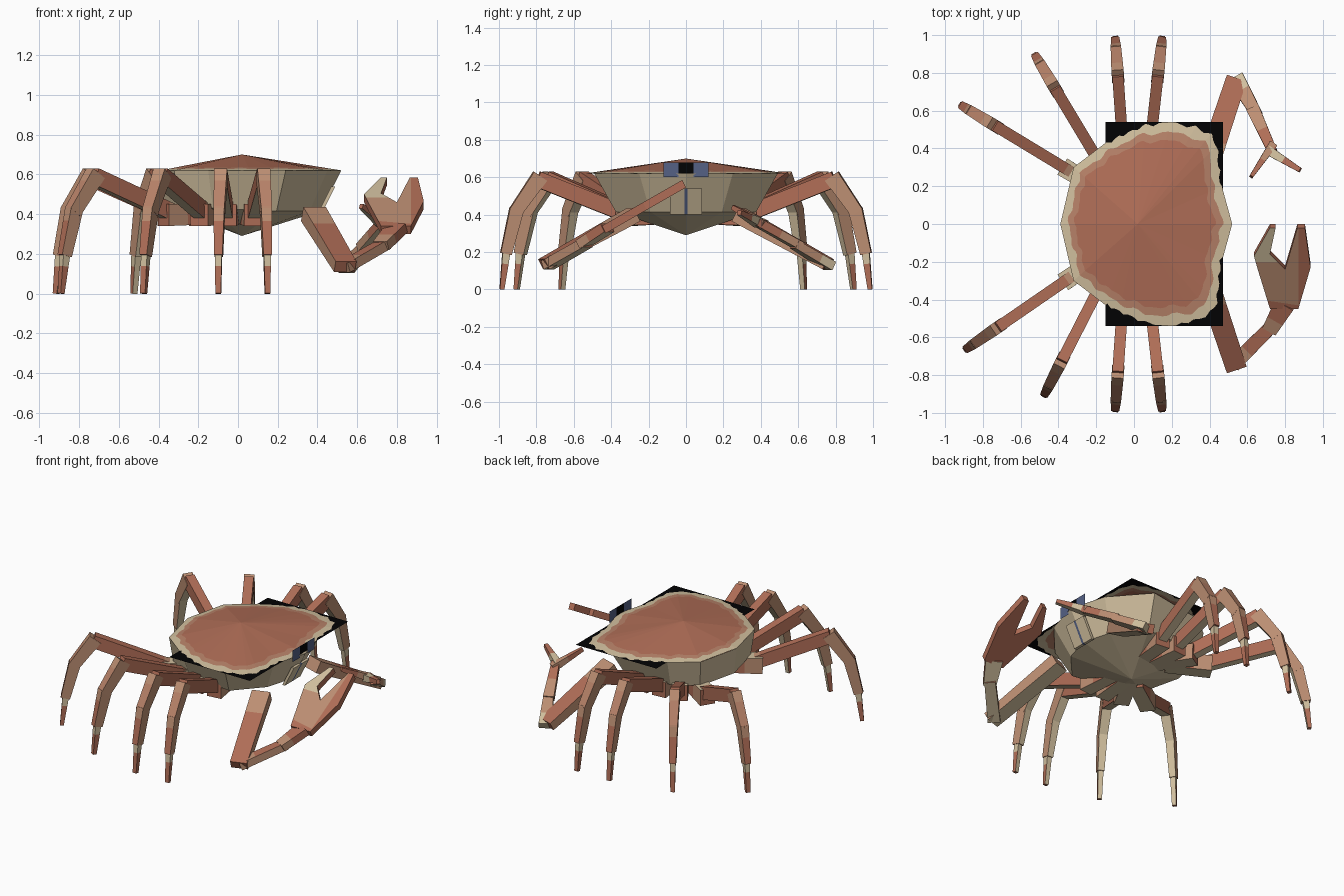
import bpy, bmesh, math
from mathutils import Vector

if "Cube" in bpy.data.objects:
    bpy.data.objects.remove(bpy.data.objects["Cube"])


def material(name, r, g, b):
    lin = lambda c: c / 12.92 if c <= 0.04 else ((c + 0.055) / 1.055) ** 2.4
    m = bpy.data.materials.new(name)
    m.diffuse_color = (lin(r), lin(g), lin(b), 1)
    m.use_nodes = True
    m.node_tree.nodes["Principled BSDF"].inputs["Base Color"].default_value = m.diffuse_color
    return m


MATS = [material("salmon", 0.69, 0.43, 0.34), material("pale_salmon", 0.74, 0.56, 0.45),
        material("tan", 0.82, 0.75, 0.62), material("black", 0.01, 0.01, 0.015),
        material("slate_blue", 0.33, 0.38, 0.52), material("dusty_salmon", 0.72, 0.51, 0.41)]
SALMON, PALE, TAN, BLACK, BLUE, DUSTY = range(6)


def finish(bm, name, normals=True):
    bmesh.ops.remove_doubles(bm, verts=bm.verts, dist=0.0005)
    if normals:
        bmesh.ops.recalc_face_normals(bm, faces=bm.faces)
    me = bpy.data.meshes.new(name)
    bm.to_mesh(me)
    bm.free()
    for m in MATS:
        me.materials.append(m)
    ob = bpy.data.objects.new(name, me)
    bpy.context.collection.objects.link(ob)
    return ob


def face(bm, verts, mat):
    f = bm.faces.new(verts)
    f.material_index = mat


def segment(bm, p, q, w0, w1, h0, h1, side=None, split=0.2, joint=PALE, sides=SALMON, outer=SALMON):
    """Tapered four-sided limb: its own colour at the joint, tan underneath."""
    p, q = Vector(p), Vector(q)
    d = (q - p).normalized()
    side = side or d.cross(Vector((0, 0, 1))).normalized()
    up = side.cross(d).normalized()
    rings = []
    for t in (0, split, 1):
        w, h, c = w0 + (w1 - w0) * t, h0 + (h1 - h0) * t, p.lerp(q, t)
        rings.append([bm.verts.new(c + side * w / 2 * a + up * h / 2 * b)
                      for a, b in ((-1, -1), (1, -1), (1, 1), (-1, 1))])
    for k in range(2):
        for i in range(4):
            j = (i + 1) % 4
            mat = TAN if i == 0 else joint if k == 0 else outer if i == 2 else sides
            face(bm, (rings[k][i], rings[k][j], rings[k + 1][j], rings[k + 1][i]), mat)
    face(bm, rings[0][::-1], joint)
    face(bm, rings[2], SALMON)


# Outlines of the painted shell, the wall below it and the square sheet
CX = 0.02
mirror = lambda half: half + [(x, -y) for x, y in half[-2:0:-1]]
OUTLINE = mirror([(0.52, 0), (0.465, 0.2), (0.445, 0.42), (0.41, 0.48), (0.33, 0.52), (0.2, 0.54),
                  (0.06, 0.53), (-0.08, 0.47), (-0.15, 0.43), (-0.32, 0.3), (-0.39, 0)])
WALL = mirror([(0.52, 0), (0.45, 0.25), (0.24, 0.49), (-0.15, 0.42), (-0.32, 0.3), (-0.39, 0)])
SHEET = [(0.47, -0.54), (0.47, 0.54), (-0.15, 0.54), (-0.15, -0.54)]


def radius(poly, a):
    """Distance from the body centre to a polygon along angle a."""
    dx, dy, best = math.cos(a), math.sin(a), 0
    for (x0, y0), (x1, y1) in zip(poly, poly[1:] + poly[:1]):
        ex, ey, px, py = x1 - x0, y1 - y0, x0 - CX, y0
        den = dx * ey - dy * ex
        if abs(den) < 1e-9:
            continue
        r, t = (px * ey - py * ex) / den, (px * dy - py * dx) / den
        if r > 0 and -1e-6 <= t <= 1 + 1e-6:
            best = max(best, r)
    return best


# Shell: low cone with wavy colour bands and black sheet corners
angles = sorted({round(math.atan2(y, x - CX) % math.tau, 5) for x, y in OUTLINE + SHEET}
                | {round(i * math.tau / 120, 5) for i in range(120)})
bm = bmesh.new()
apex = bm.verts.new((CX, 0, 0.70))
spokes = []
for a in angles:
    body = radius(OUTLINE, a)
    outer = max(1, radius(SHEET, a) / body)
    wave = 0.014 * math.sin(17 * a) + 0.01 * math.sin(29 * a + 1)
    rim = 1 - 0.015 * (1 + math.sin(41 * a)) if outer > 1.01 else 1
    spokes.append([bm.verts.new((CX + body * k * math.cos(a), body * k * math.sin(a),
                                 max(0.62, 0.70 - 0.08 * k)))
                   for k in (0.82 + wave, 0.90 + wave, rim, outer)])
for s, t in zip(spokes, spokes[1:] + spokes[:1]):
    face(bm, (apex, s[0], t[0]), SALMON)
    for k, mat in enumerate((DUSTY, TAN, BLACK)):
        face(bm, (s[k], s[k + 1], t[k + 1], t[k]), mat)
finish(bm, "shell", normals=False)

# Underside: walls, upright at the back and undercut in front, and shallow belly cone
bm = bmesh.new()
low = bm.verts.new((CX, 0, 0.29))
top = [bm.verts.new((x, y, 0.619)) for x, y in WALL]
mid = []
for x, y in WALL:
    k, z = (0.95, 0.44) if x < -0.25 else (0.86, 0.43) if x < 0 else (0.79, 0.415)
    mid.append(bm.verts.new((CX + (x - CX) * k, y * k * 0.97, z)))
for i in range(len(WALL)):
    j = (i + 1) % len(WALL)
    face(bm, (top[i], mid[i], mid[j], top[j]), TAN)
    face(bm, (mid[i], low, mid[j]), TAN)
finish(bm, "belly", normals=False)

# Walking legs: base point and tip on the ground, four per side
LEGS = [((0.07, 0.28), (0.15, 0.995)), ((-0.05, 0.28), (-0.1, 0.995)),
        ((-0.15, 0.27), (-0.53, 0.905)), ((-0.29, 0.25), (-0.925, 0.635))]
LEGS_NEG = LEGS[:2] + [((-0.15, 0.27), (-0.48, 0.915)), ((-0.29, 0.25), (-0.9, 0.67))]
for sy, label, legs in ((1, "left", LEGS), (-1, "right", LEGS_NEG)):
    for n, (b, t) in enumerate(legs, 1):
        b, t = Vector((b[0], b[1] * sy, 0)), Vector((t[0], t[1] * sy, 0))
        side = (t - b).normalized().cross(Vector((0, 0, 1)))
        at = lambda s, z: b.lerp(t, s) + Vector((0, 0, z))
        bm = bmesh.new()
        segment(bm, at(-0.25, 0.40), at(0.14, 0.395), 0.09, 0.10, 0.10, 0.11, side, 0.6, SALMON, PALE, TAN)
        segment(bm, at(0.05, 0.40), at(0.72, 0.59), 0.06, 0.06, 0.085, 0.085, side, 0.12)
        segment(bm, at(0.70, 0.605), at(0.89, 0.41), 0.065, 0.055, 0.085, 0.07, side, 0.3, PALE, PALE, DUSTY)
        segment(bm, at(0.875, 0.43), at(0.955, 0.19), 0.055, 0.042, 0.075, 0.06, side, 0.3, PALE, PALE)
        segment(bm, at(0.95, 0.21), at(0.985, 0), 0.035, 0.028, 0.042, 0.024, side, 0.35, TAN)
        finish(bm, f"leg_{n}_{label}")

# Claw arms: flat, hanging out to the elbow and rising again
for sy, label in ((1, "left"), (-1, "right")):
    bm = bmesh.new()
    segment(bm, (0.38, 0.28 * sy, 0.40), (0.54, 0.76 * sy, 0.135), 0.12, 0.11, 0.08, 0.06, None, 0.3,
            PALE, PALE)
    if sy < 0:
        segment(bm, (0.53, -0.74, 0.13), (0.74, -0.53, 0.25), 0.08, 0.07, 0.05, 0.05, None, 0.35, PALE, PALE)
        segment(bm, (0.72, -0.56, 0.24), (0.80, -0.42, 0.33), 0.08, 0.11, 0.05, 0.05, None, 0.4, PALE)
    else:
        segment(bm, (0.54, 0.77, 0.125), (0.65, 0.58, 0.24), 0.09, 0.06, 0.05, 0.045, None, 0.35, TAN, PALE, PALE)
        segment(bm, (0.63, 0.61, 0.23), (0.735, 0.38, 0.36), 0.07, 0.05, 0.045, 0.045, None, 0.5, PALE)
    finish(bm, f"claw_arm_{label}")

# Right claw: flat notched plate, tilted upwards, with paler fingers on top
PALM = [(0.72, -0.44), (0.87, -0.44), (0.935, -0.22), (0.905, -0.01), (0.865, -0.01),
        (0.80, -0.23), (0.72, -0.15), (0.75, -0.01), (0.72, -0.01), (0.635, -0.16), (0.655, -0.23)]
bm = bmesh.new()
lo, hi = [[bm.verts.new((x, y - 0.5 * o, 0.32 + (y + 0.44) * 0.57 + o)) for x, y in PALM]
          for o in (-0.02, 0.02)]
face(bm, hi, TAN)
face(bm, lo[::-1], SALMON)
for i in range(len(PALM)):
    j = (i + 1) % len(PALM)
    face(bm, (lo[i], lo[j], hi[j], hi[i]), SALMON)
for co, no in (((0, -0.30, 0), (0.15, 1, 0)), ((0, -0.20, 0), (0, 1, 0)), ((0.87, 0, 0), (1, 0, 0))):
    bmesh.ops.bisect_plane(bm, geom=bm.verts[:] + bm.edges[:] + bm.faces[:], plane_co=co, plane_no=no)
for f in bm.faces:
    c = f.calc_center_median()
    if f.material_index == TAN:
        f.material_index = (SALMON if c.x > 0.87 or c.y + 0.15 * c.x < -0.27 else
                            TAN if c.y > -0.20 and c.x < 0.8 else PALE)
finish(bm, "claw_right")

# Left claw: two open fingers
bm = bmesh.new()
segment(bm, (0.735, 0.42, 0.345), (0.62, 0.25, 0.44), 0.045, 0.02, 0.05, 0.025, None, 0.5, PALE)
segment(bm, (0.71, 0.39, 0.355), (0.88, 0.285, 0.41), 0.05, 0.025, 0.05, 0.025, None, 0.5, TAN)
finish(bm, "claw_left")


def plate(name, corners, mat, thick=0):
    bm = bmesh.new()
    a = [bm.verts.new(c) for c in corners]
    face(bm, a, mat)
    if thick:
        b = [bm.verts.new((c[0] + thick, c[1], c[2])) for c in corners]
        face(bm, b[::-1], mat)
        for i in range(4):
            j = (i + 1) % 4
            face(bm, (a[i], a[j], b[j], b[i]), mat)
    finish(bm, name, normals=bool(thick))


# Eyes: thin upright sheet at the front, blue sides and a black centre
for name, y0, y1, mat in (("eye_left", 0.04, 0.12, BLUE), ("eye_gap", -0.04, 0.04, BLACK),
                          ("eye_right", -0.12, -0.04, BLUE)):
    z0 = 0.62 if mat == BLACK else 0.60
    plate(name, [(0.505, y0, z0), (0.505, y1, z0), (0.505, y1, 0.68), (0.505, y0, 0.68)], mat)

# Mouth flaps hanging below the front edge, with a dark slit between
for name, y0, y1, mat in (("mouth_left", 0.008, 0.085, TAN), ("mouth_right", -0.085, -0.008, TAN),
                          ("mouth_slit", -0.008, 0.008, BLUE)):
    plate(name, [(0.40, y0, 0.40), (0.40, y1, 0.40), (0.47, y1, 0.54), (0.47, y0, 0.54)], mat, 0.02)
